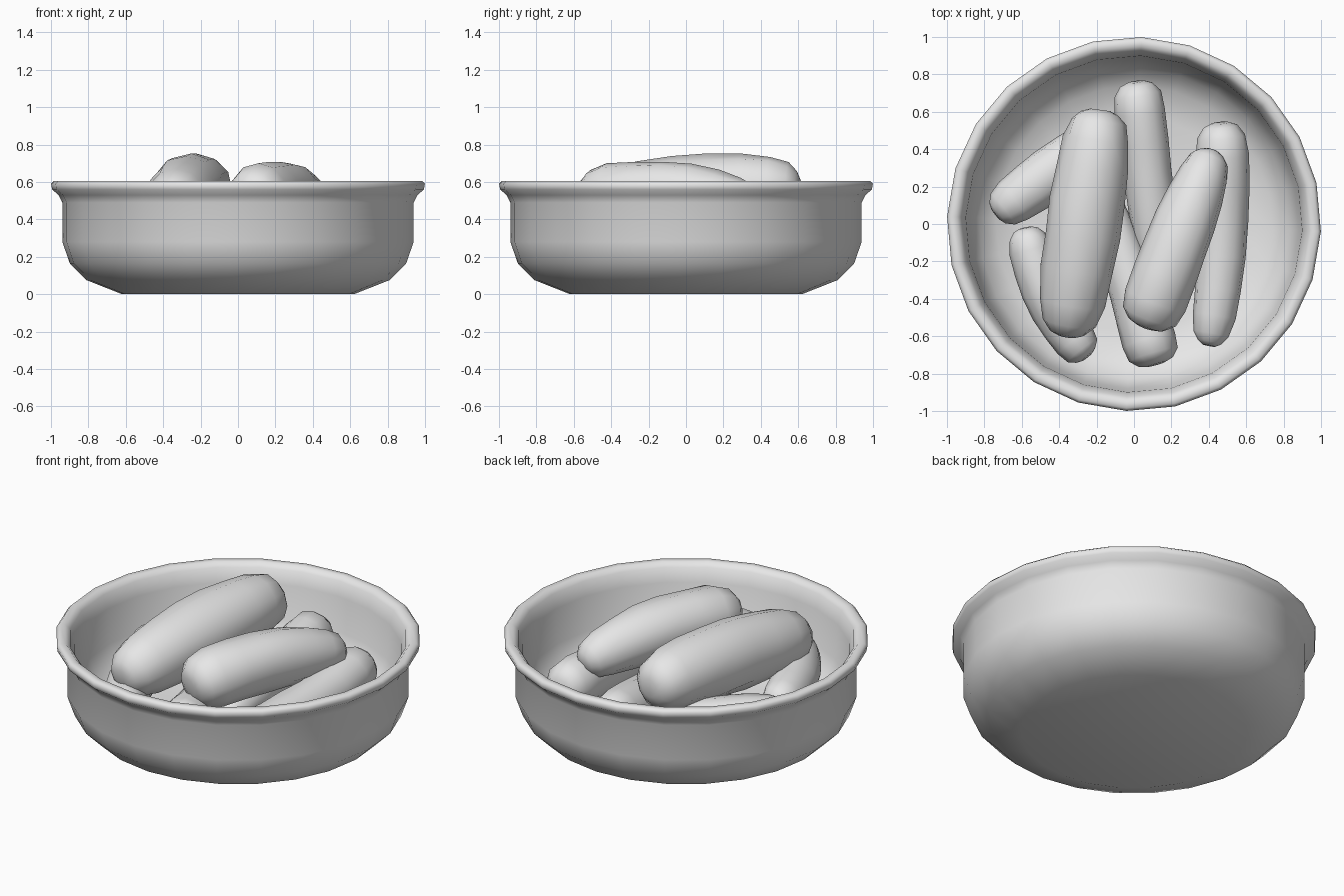
import bpy, bmesh, math, random
from mathutils import Vector

random.seed(4)
if "Cube" in bpy.data.objects:
    bpy.data.objects.remove(bpy.data.objects["Cube"], do_unlink=True)

grey = bpy.data.materials.new("plain grey")
grey.use_nodes = True
grey.diffuse_color = (0.8, 0.8, 0.8, 1)
grey.node_tree.nodes["Principled BSDF"].inputs["Base Color"].default_value = (0.8, 0.8, 0.8, 1)


def loft(name, rings, smooth_angle):
    """Skin a list of rings and cap both ends."""
    bm = bmesh.new()
    loops = [[bm.verts.new(p) for p in ring] for ring in rings]
    n = len(loops[0])
    for a, b in zip(loops, loops[1:]):
        for i in range(n):
            j = (i + 1) % n
            bm.faces.new((a[i], a[j], b[j], b[i]))
    bm.faces.new(loops[0][::-1])
    bm.faces.new(loops[-1])
    bmesh.ops.recalc_face_normals(bm, faces=bm.faces)
    mesh = bpy.data.meshes.new(name)
    bm.to_mesh(mesh)
    bm.free()
    mesh.materials.append(grey)
    obj = bpy.data.objects.new(name, mesh)
    bpy.context.collection.objects.link(obj)
    bpy.ops.object.select_all(action='DESELECT')
    obj.select_set(True)
    bpy.context.view_layer.objects.active = obj
    bpy.ops.object.shade_smooth_by_angle(angle=math.radians(smooth_angle))


# Bowl: outside from the foot up, over the rolled rim, down the inside
PROFILE = [(0.62, 0), (0.81, 0.075), (0.9, 0.165), (0.94, 0.28), (0.94, 0.49),
           (0.96, 0.53), (0.995, 0.56), (1.0, 0.59), (0.985, 0.605), (0.95, 0.605),
           (0.925, 0.58), (0.9, 0.5), (0.88, 0.3), (0.83, 0.2), (0.74, 0.13), (0.58, 0.09)]
SIDES = 24
angles = [math.radians(-2.3) + math.tau * i / SIDES for i in range(SIDES)]
loft("bowl", [[(r * math.cos(a), r * math.sin(a), z) for a in angles]
              for r, z in PROFILE], 60)

# Position along a vegetable and its relative thickness there
TAPER = [(0, 0.3), (0.015, 0.58), (0.06, 0.85), (0.15, 0.97), (0.3, 1), (0.45, 1),
         (0.6, 1), (0.75, 0.98), (0.87, 0.93), (0.95, 0.8), (0.985, 0.55), (1, 0.3)]


def vegetable(name, start, middle, end, r_start, r_middle, r_end, sides=12):
    """Lumpy rounded tube through three points."""
    s, m, e = Vector(start), Vector(middle), Vector(end)
    c = 2 * m - (s + e) / 2
    rings = []
    for t, k in TAPER:
        centre = s * (1 - t) ** 2 + c * 2 * t * (1 - t) + e * t * t
        along = ((c - s) * (1 - t) + (e - c) * t).normalized()
        side = along.cross(Vector((0, 0, 1))).normalized()
        up = side.cross(along)
        w = abs(2 * t - 1) ** 1.5
        r = k * (r_middle * (1 - w) + (r_start if t < 0.5 else r_end) * w)
        rings.append([])
        for i in range(sides):
            a = math.tau * i / sides
            lump = r * random.uniform(0.97, 1.03)
            rings[-1].append(centre + (side * math.cos(a) + up * math.sin(a)) * lump)
    loft(name, rings, 60)


# Two vegetables on top
vegetable("upper_right_vegetable", (-0.36, -0.6, 0.47), (-0.265, 0, 0.54), (-0.18, 0.61, 0.56),
          0.16, 0.205, 0.18)
vegetable("upper_left_vegetable", (0.06, -0.55, 0.51), (0.24, -0.08, 0.54), (0.42, 0.39, 0.46),
          0.175, 0.17, 0.125)

# Five vegetables in the bottom layer
vegetable("back_vegetable", (0.01, 0.76, 0.37), (0.08, 0.22, 0.31), (0.14, -0.35, 0.26),
          0.15, 0.13, 0.11)
vegetable("left_vegetable", (0.46, 0.54, 0.36), (0.475, -0.05, 0.31), (0.4, -0.65, 0.33),
          0.155, 0.135, 0.115)
vegetable("back_right_vegetable", (-0.74, 0.05, 0.33), (-0.42, 0.29, 0.3), (-0.1, 0.5, 0.27),
          0.12, 0.145, 0.12)
vegetable("front_right_vegetable", (-0.58, -0.02, 0.32), (-0.46, -0.38, 0.31), (-0.25, -0.71, 0.34),
          0.11, 0.13, 0.12)
vegetable("front_vegetable", (0.12, -0.75, 0.34), (-0.02, -0.3, 0.3), (-0.2, 0.2, 0.26),
          0.165, 0.13, 0.11)
